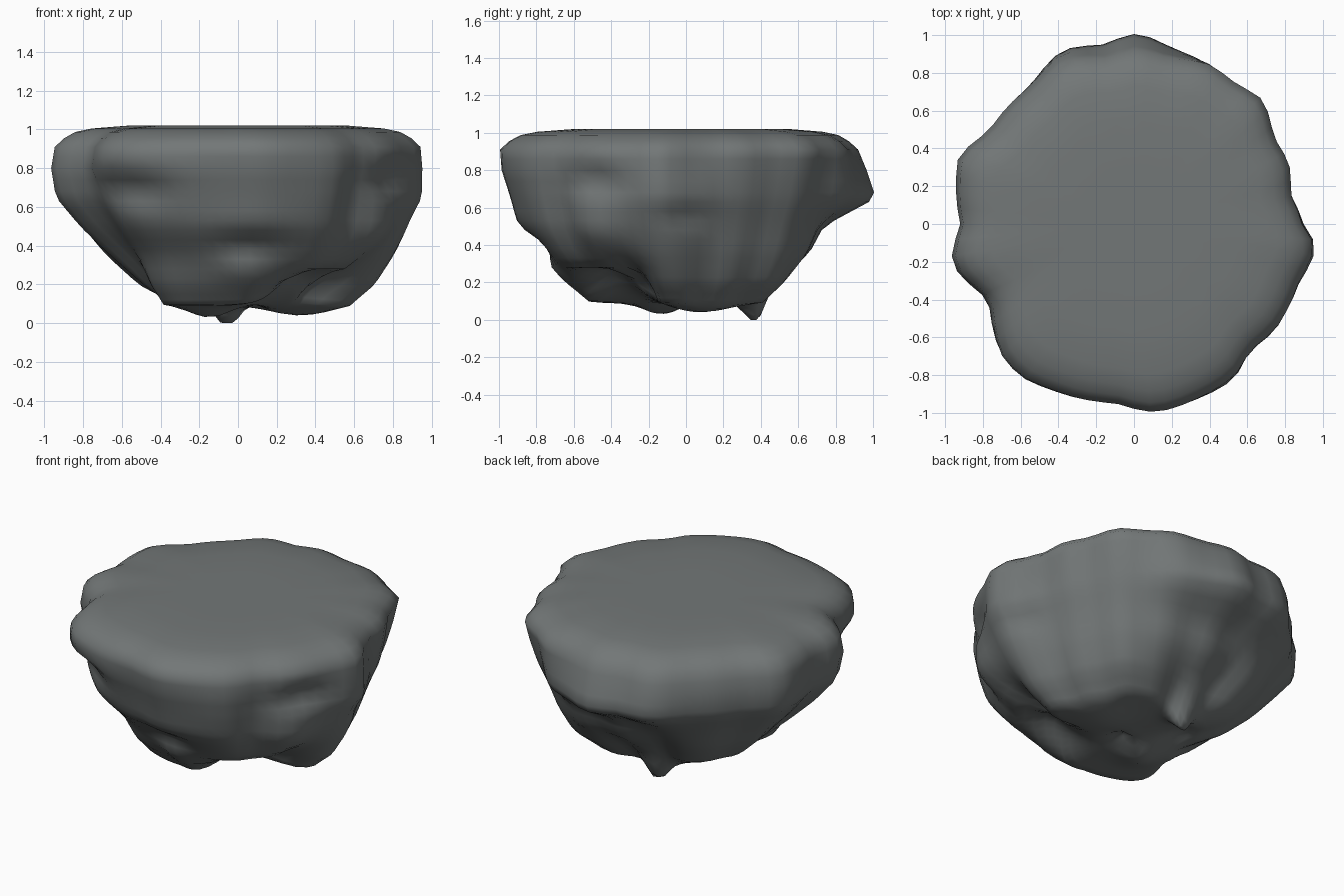
import bpy, bmesh, math
from math import radians, atan2, hypot, cos, sin, exp, pi

if "Cube" in bpy.data.objects:
    bpy.data.objects.remove(bpy.data.objects["Cube"])

N = 72
# plan outline seen from the top
OUTLINE = [(.02, 1), (.2, .935), (.4, .88), (.55, .745), (.69, .655), (.74, .46), (.835, .31),
           (.835, .13), (.92, -.02), (.96, -.12), (.88, -.3), (.78, -.54), (.65, -.67),
           (.55, -.81), (.35, -.92), (.12, -.99), (-.1, -.94), (-.4, -.9), (-.62, -.82),
           (-.72, -.7), (-.76, -.5), (-.77, -.4), (-.97, -.21), (-.92, 0), (-.93, .36),
           (-.77, .49), (-.55, .73), (-.38, .92), (-.17, .94)]
POLAR = sorted((atan2(y, x) % (2 * pi), hypot(x, y)) for x, y in OUTLINE)

# side profiles every 45 degrees from +x: share of the outline at each height
LEVELS = [.92, .8, .65, .5, .35, .2, .09]
SIDES = [[1, 1.01, 1.01, .93, .85, .75, .61],
         [1, .97, .92, .85, .79, .70, .54],
         [.92, .97, 1.02, .74, .66, .46, .36],
         [.96, 1, 1, .88, .78, .62, .40],
         [.98, 1, .98, .85, .69, .50, .33],
         [.97, 1, .94, .82, .68, .61, .52],
         [1.01, 1, .95, .91, .76, .65, .53],
         [.98, 1, .98, .93, .83, .64, .42]]
# grooves (negative depth = bulge): angle, angular width, depth, height, height spread
GROOVES = [(-27, .15, .17, .17, .15), (233, .24, .10, .69, .10), (-32, .17, .08, .74, .08),
           (-34, .16, -.04, .46, .10), (-50, .10, .05, .62, .25), (18, .12, .04, .6, .3),
           (112, .16, .10, .33, .18), (275, .2, .06, .40, .07), (270, .15, -.03, .28, .07),
           (200, .12, .05, .25, .2), (0, .08, .03, .8, .25), (0, .12, .04, .55, .06)]
# lumps hanging from the underside: x, y, spread, drop
LUMPS = [(-.06, .38, .075, .14), (.32, .08, .2, .05), (-.15, -.13, .13, .06),
         (.05, -.05, .06, -.03), (-.25, .15, .12, -.06), (.30, -.38, .17, -.13)]


def outline_radius(a):
    """Linear interpolation around the plan outline."""
    pts = [(POLAR[-1][0] - 2 * pi, POLAR[-1][1])] + POLAR + [(POLAR[0][0] + 2 * pi, POLAR[0][1])]
    for (a0, r0), (a1, r1) in zip(pts, pts[1:]):
        if a0 <= a <= a1:
            return r0 + (r1 - r0) * (a - a0) / (a1 - a0)


def share(level, a):
    """Smooth blend between neighbouring side profiles."""
    k = a / (pi / 4)
    i, t = int(k) % 8, k % 1
    t = t * t * (3 - 2 * t)
    return SIDES[i][level] * (1 - t) + SIDES[(i + 1) % 8][level] * t


def side_point(a, z):
    """Radius of the flank at a given angle and height."""
    i = 0
    while i < len(LEVELS) - 2 and z < LEVELS[i + 1]:
        i += 1
    t = (LEVELS[i] - z) / (LEVELS[i] - LEVELS[i + 1])
    s = share(i, a) * (1 - t) + share(i + 1, a) * t
    for deg, wa, depth, zc, wz in GROOVES:
        d = (a - radians(deg) + pi) % (2 * pi) - pi
        s -= depth * exp(-(d / wa) ** 2 - ((z - zc) / wz) ** 2)
    return s * outline_radius(a)


bm = bmesh.new()


def ring(f):
    return [bm.verts.new(f(2 * pi * i / N)) for i in range(N)]


def underside(x, y, z):
    if z < .25:
        for lx, ly, w, d in LUMPS:
            z -= d * exp(-((x - lx) ** 2 + (y - ly) ** 2) / w ** 2)
    return (x, y, max(z, 0))


def at(r, a, z):
    return (r * cos(a), r * sin(a), z)


rings = []
# flat top with a softly rounded rim
for s, z in [(.3, 1.02), (.6, 1.02), (.8, 1.005), (.89, .987), (.95, .955)]:
    rings.append(ring(lambda a: at(s * side_point(a, .92), a, z)))
# craggy flanks
for z in [.91, .86, .8, .74, .68, .63, .58, .53, .48, .43, .38, .33, .28, .23, .19, .15, .12, .095]:
    rings.append(ring(lambda a: underside(*at(side_point(a, z), a, z))))
# lumpy underside
for s in [.88, .75, .6, .45, .3, .15]:
    rings.append(ring(lambda a: underside(*at(s * side_point(a, .095), a, .09))))
for r0, r1 in zip(rings, rings[1:]):
    for i in range(N):
        j = (i + 1) % N
        bm.faces.new((r0[i], r1[i], r1[j], r0[j]))
# close the two poles
top = bm.verts.new((0, 0, 1.02))
low = bm.verts.new((0, 0, .08))
for i in range(N):
    j = (i + 1) % N
    bm.faces.new((top, rings[0][i], rings[0][j]))
    bm.faces.new((low, rings[-1][j], rings[-1][i]))
bmesh.ops.recalc_face_normals(bm, faces=bm.faces)
for f in bm.faces:
    f.smooth = True

mesh = bpy.data.meshes.new("floating_rock")
bm.to_mesh(mesh)
bm.free()
rock = bpy.data.objects.new("floating_rock", mesh)
bpy.context.collection.objects.link(rock)
stone = bpy.data.materials.new("grey_stone")
stone.diffuse_color = (.17, .185, .185, 1)
stone.use_nodes = True
stone.node_tree.nodes["Principled BSDF"].inputs["Base Color"].default_value = stone.diffuse_color
mesh.materials.append(stone)
